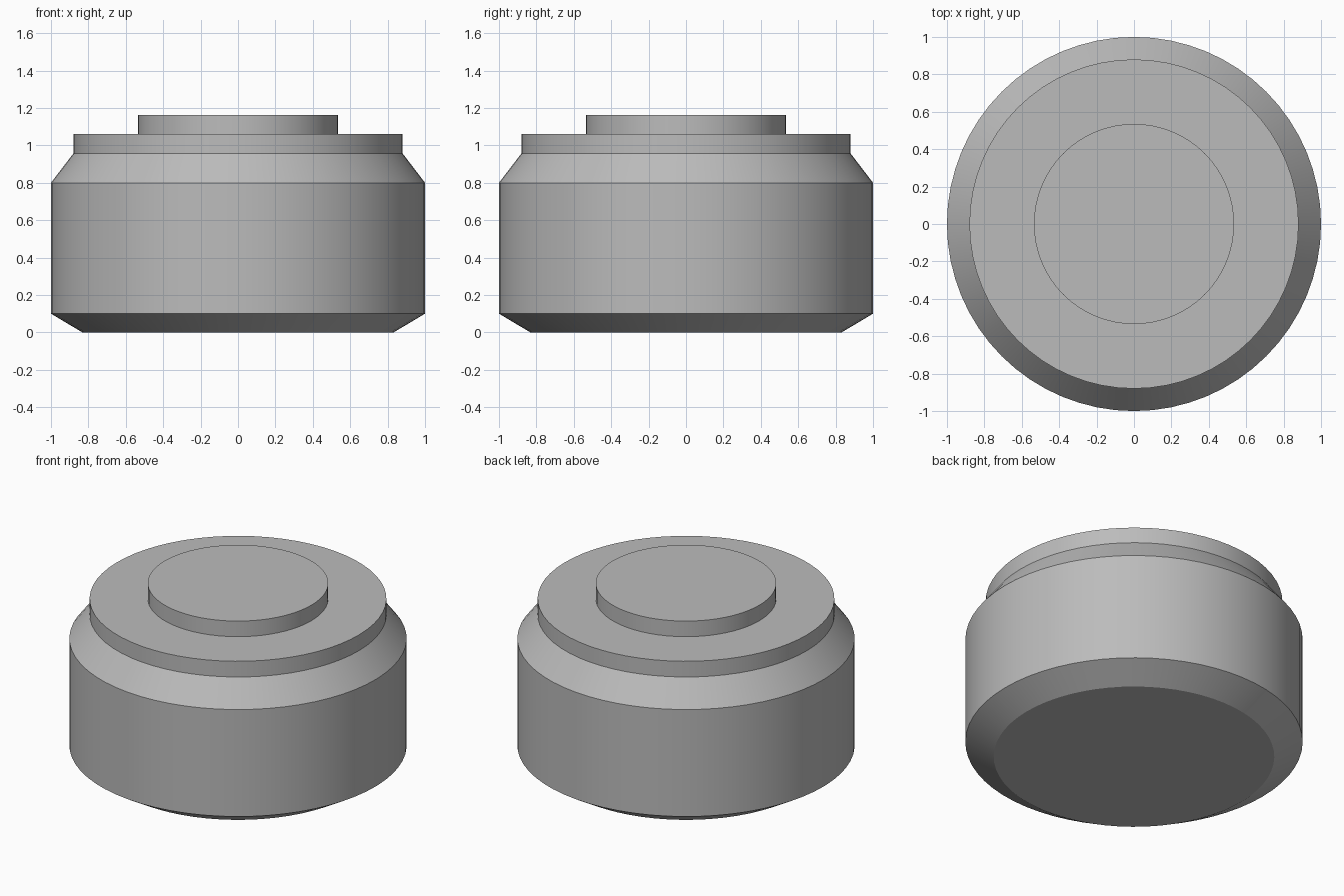
import bpy, bmesh, math

cube = bpy.data.objects.get("Cube")
if cube:
    bpy.data.objects.remove(cube, do_unlink=True)

SEGMENTS = 64

grey = bpy.data.materials.new("plain_grey")
grey.use_nodes = True
colour = (0.5, 0.5, 0.5, 1)
grey.diffuse_color = colour
grey.node_tree.nodes["Principled BSDF"].inputs["Base Color"].default_value = colour


def turned_part(name, profile):
    """Closed round solid from (radius, height) rings, bottom to top."""
    bm = bmesh.new()
    rings = []
    for radius, z in profile:
        rings.append([bm.verts.new((radius * math.cos(a), radius * math.sin(a), z))
                      for a in (math.tau * i / SEGMENTS for i in range(SEGMENTS))])
    for low, high in zip(rings, rings[1:]):
        for i in range(SEGMENTS):
            j = (i + 1) % SEGMENTS
            bm.faces.new((low[i], low[j], high[j], high[i]))
    bm.faces.new(rings[0][::-1])
    bm.faces.new(rings[-1])
    mesh = bpy.data.meshes.new(name)
    bm.to_mesh(mesh)
    bm.free()
    mesh.materials.append(grey)
    obj = bpy.data.objects.new(name, mesh)
    bpy.context.collection.objects.link(obj)
    bpy.ops.object.select_all(action="DESELECT")
    obj.select_set(True)
    bpy.context.view_layer.objects.active = obj
    bpy.ops.object.shade_smooth_by_angle(angle=math.radians(25))
    return obj


# Body with bevelled foot, sloping shoulder and raised rim and button
turned_part("body", [(0.832, 0), (1, 0.1), (1, 0.8), (0.88, 0.957),
                     (0.88, 1.06), (0.535, 1.06), (0.535, 1.162)])
